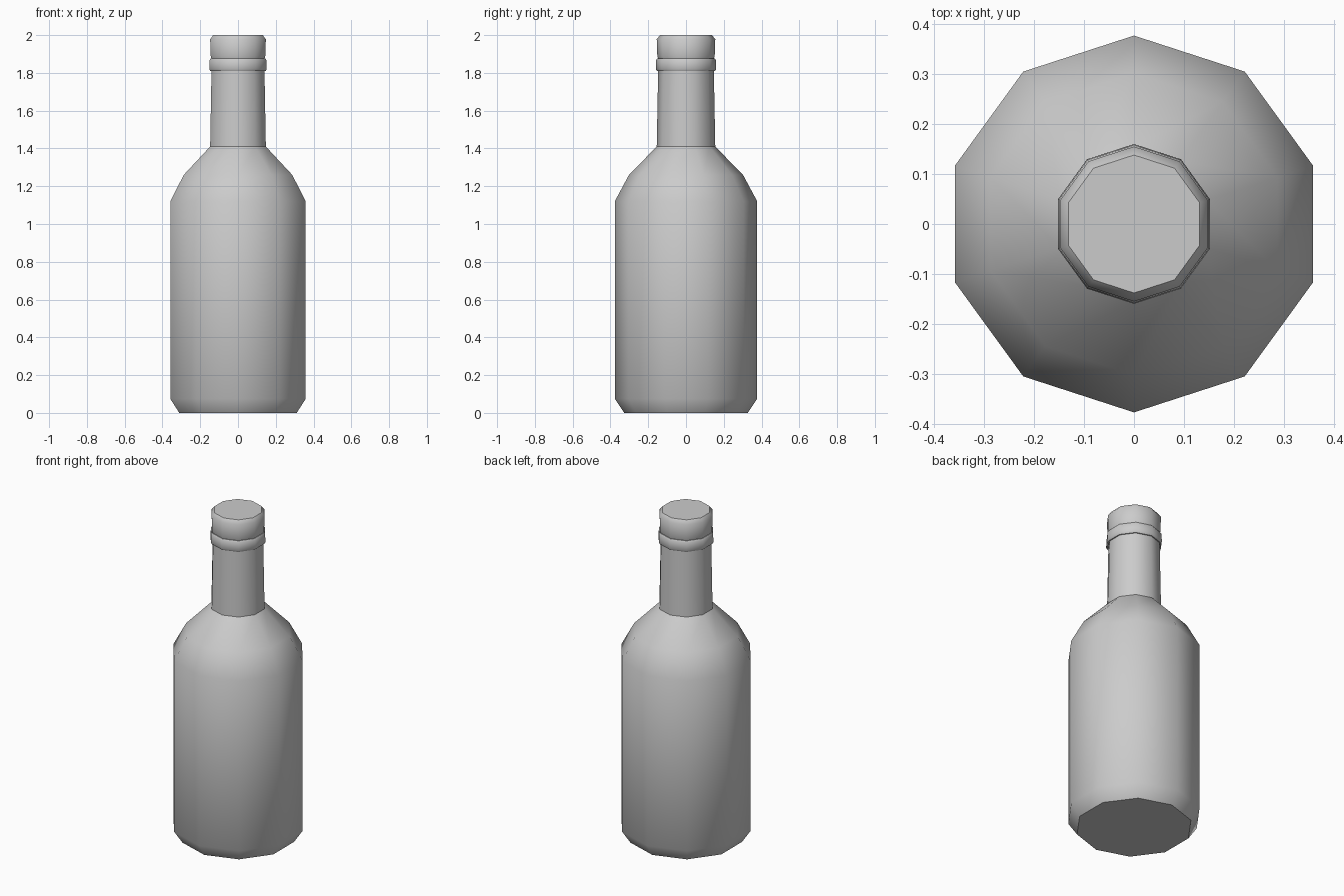
import bpy, bmesh, math

cube = bpy.data.objects.get("Cube")
if cube:
    bpy.data.objects.remove(cube, do_unlink=True)

SIDES = 10

grey = bpy.data.materials.new("plain_grey")
grey.use_nodes = True
colour = (0.6, 0.6, 0.6, 1)
grey.diffuse_color = colour
grey.node_tree.nodes["Principled BSDF"].inputs["Base Color"].default_value = colour


def lathe(name, profile):
    """Turn a (radius, height) profile into a capped ten-sided solid."""
    bm = bmesh.new()
    rings = []
    for radius, z in profile:
        angles = [math.pi / 2 + math.tau * i / SIDES for i in range(SIDES)]
        rings.append([bm.verts.new((radius * math.cos(a), radius * math.sin(a), z))
                      for a in angles])
    for low, high in zip(rings, rings[1:]):
        for i in range(SIDES):
            j = (i + 1) % SIDES
            bm.faces.new((low[i], low[j], high[j], high[i]))
    bm.faces.new(rings[0][::-1])
    bm.faces.new(rings[-1])
    mesh = bpy.data.meshes.new(name)
    bm.to_mesh(mesh)
    bm.free()
    mesh.materials.append(grey)
    obj = bpy.data.objects.new(name, mesh)
    bpy.context.collection.objects.link(obj)
    bpy.ops.object.select_all(action='DESELECT')
    obj.select_set(True)
    bpy.context.view_layer.objects.active = obj
    bpy.ops.object.shade_smooth_by_angle(angle=math.radians(40))
    return obj


# Body, shoulder and neck
lathe("bottle", [(0.327, 0), (0.377, 0.075), (0.377, 1.12), (0.302, 1.26),
                 (0.155, 1.41), (0.147, 1.83)])

# Raised collar around the neck
lathe("neck_collar", [(0.154, 1.81), (0.16, 1.82), (0.158, 1.868), (0.152, 1.877)])

# Stopper with a chamfered top
lathe("stopper", [(0.146, 1.87), (0.152, 1.89), (0.155, 1.978), (0.138, 2.0)])
